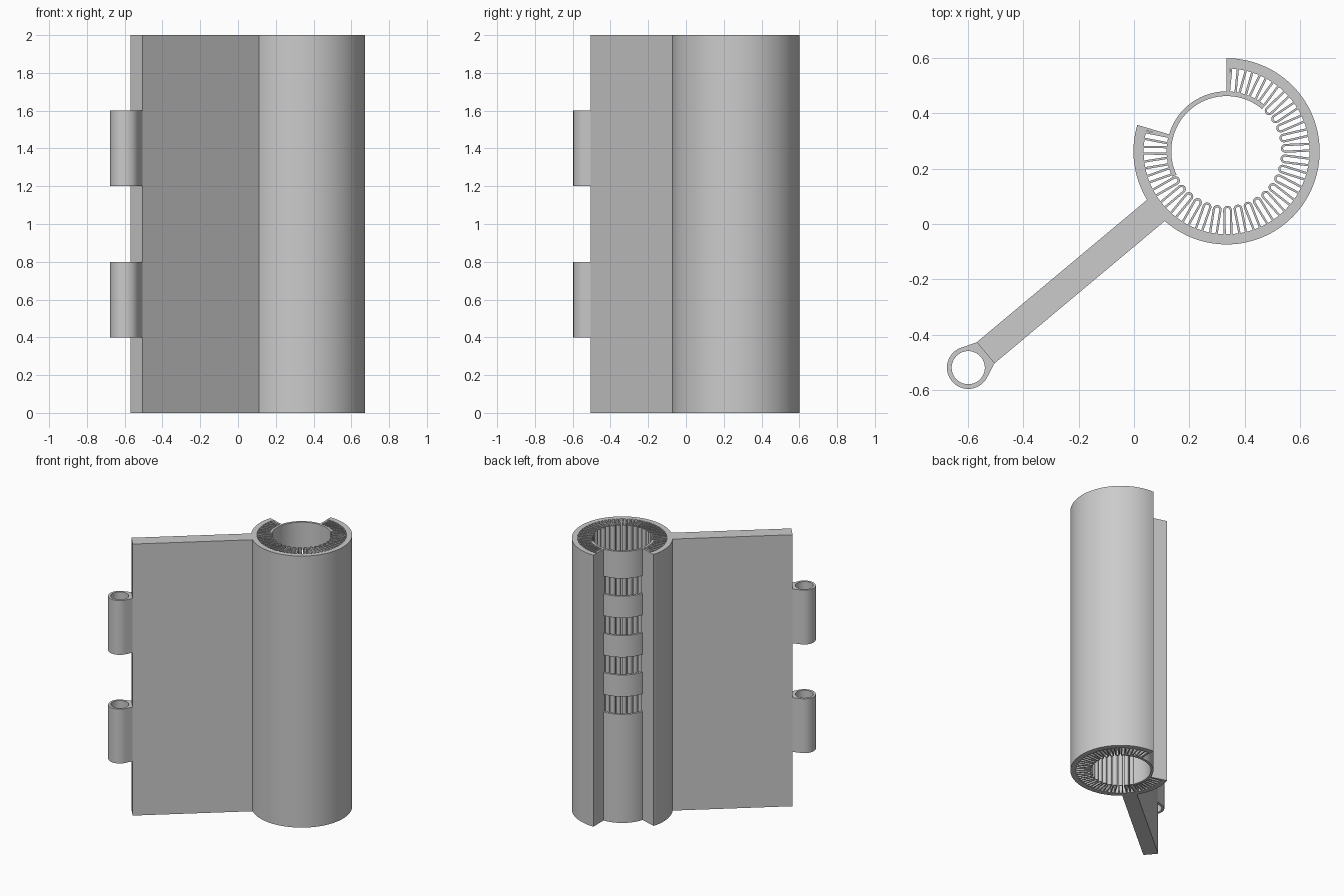
import bpy, bmesh
from math import radians, degrees, atan2, cos, sin, pi
from mathutils import Vector

if "Cube" in bpy.data.objects:
    bpy.data.objects.remove(bpy.data.objects["Cube"], do_unlink=True)

grey = bpy.data.materials.new("grey metal")
grey.use_nodes = True
grey.diffuse_color = (0.6, 0.6, 0.6, 1)
grey.node_tree.nodes["Principled BSDF"].inputs["Base Color"].default_value = (0.6, 0.6, 0.6, 1)

HEIGHT = 2.0
TUBE = Vector((0.335, 0.263))      # tube axis
PIN = Vector((-0.60, -0.52))       # hinge pin axis
R_OUT, R_WALL = 0.337, 0.30        # outer shell
R_BAND, R_BORE = 0.217, 0.20       # thin inner sleeve
GAP0, GAP1 = 90, 163.5             # opening in the shell, degrees
BAND0, BAND1 = 50, 205             # extent of the inner sleeve


def polar(c, r, deg):
    a = radians(deg)
    return c + Vector((r * cos(a), r * sin(a)))


def arc(c, r, a0, a1, n):
    return [polar(c, r, a0 + (a1 - a0) * i / n) for i in range(n + 1)]


def add_prism(bm, rail_a, rail_b, z0, z1, closed=False):
    """Extrude the ribbon lying between two matching rails from z0 to z1."""
    n = len(rail_a)
    rows = [[bm.verts.new((p.x, p.y, z)) for p in rail]
            for rail, z in ((rail_a, z0), (rail_b, z0), (rail_b, z1), (rail_a, z1))]
    for i in range(n if closed else n - 1):
        j = (i + 1) % n
        for k in range(4):
            m = (k + 1) % 4
            bm.faces.new((rows[k][i], rows[k][j], rows[m][j], rows[m][i]))
    if not closed:
        for i in (0, n - 1):
            bm.faces.new([row[i] for row in rows])


def finish(name, bm):
    bmesh.ops.recalc_face_normals(bm, faces=bm.faces)
    me = bpy.data.meshes.new(name)
    bm.to_mesh(me)
    bm.free()
    me.materials.append(grey)
    me.shade_smooth()
    me.set_sharp_from_angle(angle=radians(30))
    ob = bpy.data.objects.new(name, me)
    bpy.context.collection.objects.link(ob)


# Outer shell, open at the back
bm = bmesh.new()
add_prism(bm, arc(TUBE, R_OUT, GAP1, 360 + GAP0, 96),
          arc(TUBE, R_WALL, GAP1, 360 + GAP0, 96), 0, HEIGHT)
finish("outer_shell", bm)

# Radial walls closing the two ends of the shell
bm = bmesh.new()
for edge, inward in ((GAP1, 1), (GAP0, -1)):
    side = polar(Vector((0, 0)), 0.01, edge + 90 * inward)
    a = [polar(TUBE, r, edge) for r in (R_BAND - 0.01, R_WALL + 0.01)]
    add_prism(bm, a, [p + side for p in a], 0, HEIGHT)
finish("shell_end_walls", bm)

# Pleated lining: hairpin fins pointing at the bore
bm = bmesh.new()
COUNT, FIRST, LAST = 28, 169, 444.5
HALF, THICK = 0.016, 0.008
for i in range(COUNT):
    angle = FIRST + (LAST - FIRST) * i / (COUNT - 1)
    on_band = angle < BAND1 or angle > 360 + BAND0
    tip = 0.204 if on_band else 0.197
    mid = polar(TUBE, tip + HALF, angle)
    out = polar(Vector((0, 0)), R_WALL + 0.008 - tip - HALF, angle)
    rails = []
    for r in (HALF, HALF - THICK):
        bend = arc(mid, r, angle + 90, angle + 270, 8)
        rails.append([bend[0] + out] + bend + [bend[-1] + out])
    add_prism(bm, *rails, 0, HEIGHT)
finish("pleated_fins", bm)

# Inner sleeve with four windows across the opening
WINDOW, PITCH, LOWEST = 0.13, 0.29, 0.80
spans = [(BAND0, GAP0, 0, HEIGHT), (GAP1, BAND1, 0, HEIGHT)]
z = 0
for i in range(4):
    sill = LOWEST + PITCH * i
    spans.append((GAP0, GAP1, z, sill))
    z = sill + WINDOW
spans.append((GAP0, GAP1, z, HEIGHT))
bm = bmesh.new()
for a0, a1, z0, z1 in spans:
    add_prism(bm, arc(TUBE, R_BAND, a0, a1, 20), arc(TUBE, R_BORE, a0, a1, 20), z0, z1)
finish("windowed_sleeve", bm)

# Flat leaf running from the shell to the hinge
axis = (PIN - TUBE).normalized()
axis = polar(Vector((0, 0)), 1, 219.9)
across = Vector((-axis.y, axis.x)) * 0.05
near, far = TUBE + axis * 0.315, TUBE + axis * 1.137
bm = bmesh.new()
add_prism(bm, [near + across, far + across], [near - across, far - across], 0, HEIGHT)
finish("hinge_leaf", bm)

# Two hinge knuckles flaring into the leaf edge
low, high = far + across, far - across
outline = arc(PIN, 0.077, 102, 332, 40)
corners = [outline[-1], low, high, outline[0]]
for a, b in zip(corners, corners[1:]):
    outline += [a.lerp(b, t / 6) for t in range(1, 7)]
outline.pop()
hole = [polar(PIN, 0.06, degrees(atan2(p.y - PIN.y, p.x - PIN.x))) for p in outline]
for name, z0 in (("lower_knuckle", 0.4), ("upper_knuckle", 1.2)):
    bm = bmesh.new()
    add_prism(bm, outline, hole, z0, z0 + 0.4, closed=True)
    finish(name, bm)
